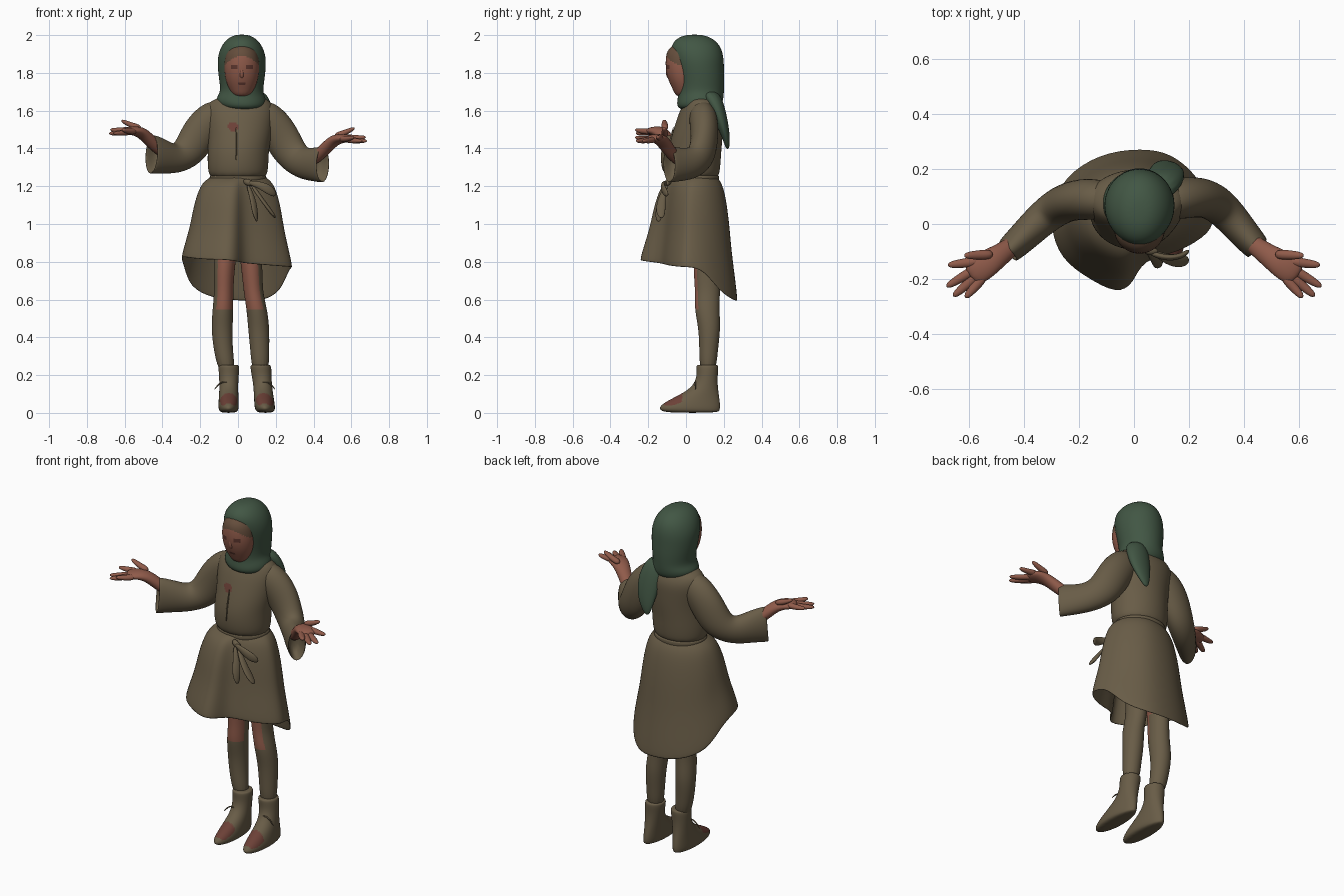
import bpy, bmesh, math
from mathutils import Vector

default_cube = bpy.data.objects.get("Cube")
if default_cube:
    bpy.data.objects.remove(default_cube)

UNIT = 0.01  # all sizes below are in hundredths


def material(name, red, green, blue):
    mat = bpy.data.materials.new(name)
    mat.use_nodes = True
    colour = (red, green, blue, 1)
    mat.diffuse_color = colour
    mat.node_tree.nodes["Principled BSDF"].inputs["Base Color"].default_value = colour
    return mat


cloth = material("brown_cloth", .14, .108, .063)
green = material("green_cloth", .054, .094, .058)
skin = material("skin", .28, .105, .069)
hair = material("brown_hair", .13, .075, .045)
dark = material("eye_shadow", .11, .038, .028)
patch = material("red_patch", .15, .052, .038)


def finish(name, rows, mats, close_ends=True, level=2, thickness=0):
    """Skin a list of point rings, smooth it and bake the smoothing."""
    bm = bmesh.new()
    rings = [[bm.verts.new(Vector(p) * UNIT) for p in row] for row in rows]
    for low, high in zip(rings, rings[1:]):
        for i in range(len(low)):
            j = (i + 1) % len(low)
            bm.faces.new((low[i], low[j], high[j], high[i]))
    if close_ends:
        bm.faces.new(rings[0])
        bm.faces.new(rings[-1])
    bmesh.ops.recalc_face_normals(bm, faces=bm.faces)
    mesh = bpy.data.meshes.new(name)
    bm.to_mesh(mesh)
    bm.free()
    obj = bpy.data.objects.new(name, mesh)
    bpy.context.collection.objects.link(obj)
    for mat in mats:
        mesh.materials.append(mat)
    if thickness:
        shell = obj.modifiers.new("Thickness", "SOLIDIFY")
        shell.thickness = thickness * UNIT
    smooth = obj.modifiers.new("Smooth", "SUBSURF")
    smooth.levels = smooth.render_levels = level
    graph = bpy.context.evaluated_depsgraph_get()
    baked = bpy.data.meshes.new_from_object(obj.evaluated_get(graph))
    obj.modifiers.clear()
    obj.data = baked
    baked.name = name
    for face in baked.polygons:
        face.use_smooth = True
    return obj


def loft(name, rings, *mats, sides=16, level=2):
    """Stack level ellipses given as x, y, z, x radius, y radius."""
    turns = [2 * math.pi * i / sides for i in range(sides)]
    rows = [[(x + 1.03 * rx * math.cos(a), y + 1.03 * ry * math.sin(a), z) for a in turns]
            for x, y, z, rx, ry in rings]
    return finish(name, rows, mats, level=level)


def tube(name, points, *mats, sides=10):
    """Sweep ellipses along a path given as x, y, z, width, height."""
    centres = [Vector(p[:3]) for p in points]
    rows, last = [], None
    for i, point in enumerate(points):
        along = centres[min(i + 1, len(points) - 1)] - centres[max(i - 1, 0)]
        if last and along.dot(last) < 0:
            along = -along
        last = along.normalized()
        across = last.cross(Vector((0, 0, 1))).normalized()
        upward = across.cross(last)
        rows.append([centres[i] + across * point[3] * math.cos(a) + upward * point[4] * math.sin(a)
                     for a in (2 * math.pi * k / sides for k in range(sides))])
    return finish(name, rows, mats)


def paint(obj, slot, rule):
    """Give faces a colour slot where rule(centre, normal) holds."""
    for face in obj.data.polygons:
        if rule(face.center / UNIT, face.normal):
            face.material_index = slot


# Upper dress with a small chest patch
torso = loft("upper_dress", [
    (0, 5, 123, 14, 11.5), (0, 4.5, 128, 16, 13.5), (0, 4.5, 138, 16, 14),
    (1, 5.8, 146, 16.5, 13.5), (1, 7.2, 154, 17.5, 12.5), (1, 8.3, 160, 18, 11.5),
    (1, 8.5, 165, 16.5, 9), (2, 7, 168, 9, 7)], cloth, patch, level=3)
paint(torso, 1, lambda c, n: c.y < 0 and ((c.x + 2.5) / 3) ** 2 + ((c.z - 151.5) / 2.3) ** 2 < 1)
loft("front_seam", [(-1, -9.7, 133, .4, .5), (-1, -8.9, 142, .5, .6), (-1, -6.4, 152, .4, .5)],
     cloth, sides=6)

# Skirt hanging from the waist to an uneven hem, long at the back
hem = [(29, -3, 77), (16, -11, 78), (3, -13, 79), (0, -22, 80), (-6, -26, 81), (-17, -20, 81),
       (-27, -13, 82), (-31, -1, 83), (-29, 8, 78), (-26, 17, 66), (-13, 26, 60), (3, 28, 59),
       (14, 26, 59), (23, 18, 64), (27, 10, 75), (29, 3, 77)]
rows = []
for drop, flare in ((0, 0), (.05, .22), (.14, .4), (.35, .58), (.6, .7), (.85, .9), (1, 1)):
    row = []
    for x, y, z in hem:
        angle = math.atan2(y - 3, x)
        waist = Vector((14.5 * math.cos(angle), 5 + 12 * math.sin(angle), 125))
        edge = Vector((x, y, z))
        spot = waist.lerp(edge, flare)
        spot.z = waist.lerp(edge, drop).z
        row.append(spot)
    rows.append(row)
finish("skirt", rows, [cloth], close_ends=False, thickness=.8)

# Belt with a knot, a bow loop and two hanging ends
loft("belt", [(0, 5, 122.5, 14, 12), (0, 5, 123, 15, 12.5), (0, 5, 125.5, 15, 12.5),
              (0, 5, 126, 14, 12)], cloth)
tube("belt_knot", [(3, -8, 123, 1, 1), (5, -10, 122, 2, 2.2), (9, -10, 121, 1, 1)], cloth)
tube("belt_loop", [(5, -10, 122, 1, 1), (11, -12.5, 121, 1.2, 2), (17, -12, 118, 1.2, 3),
                   (20, -9.5, 115, .8, 1.2)], cloth)
tube("belt_end_inner", [(5, -10, 121, 1, 1), (8, -13, 113, 2, 1), (9, -14.5, 106, 2.6, 1.2),
                        (10, -14.5, 101, 1.3, .7)], cloth)
tube("belt_end_outer", [(7, -10, 121, 1, 1), (12, -13, 114, 2, 1), (17, -13.5, 107, 3, 1.2),
                        (20, -13, 103, 1.3, .7)], cloth)

# Wide sleeves with hollow cuffs
tube("right_sleeve", [(-7, 8, 161, 6, 6.5), (-13, 9, 157, 8, 9.7), (-20, 9, 149, 8, 10.5),
                      (-26, 7.5, 138, 7.5, 10), (-33, 2.5, 134, 6.8, 8.2), (-40, -4.5, 136, 6, 9.7),
                      (-46.5, -10.5, 137, 5.2, 11.4), (-45.5, -9.8, 137, 4.2, 10),
                      (-40, -4.5, 137, 3.5, 7)], cloth)
tube("left_sleeve", [(9, 8, 161, 6, 6.5), (15, 9, 157, 8, 9.7), (22, 10, 148, 8, 10.5),
                     (28, 9, 137, 7.5, 10), (34, 4, 132, 6.8, 9), (40, -3.5, 131.5, 6, 9.4),
                     (45.5, -9.5, 131.5, 5.2, 10.4), (44.5, -8.8, 131.5, 4.2, 9.2),
                     (40, -4.5, 132, 3.5, 7)], cloth)

# Open hands, palms up, thumbs outward
digits = {"thumb": ((-51, -11, 150.5), (-62, -11.5, 155)),
          "index_finger": ((-56, -13.5, 150), (-68, -15, 150)),
          "middle_finger": ((-57, -16, 149), (-68.5, -23, 148)),
          "ring_finger": ((-56, -18, 149), (-66, -26.5, 148)),
          "little_finger": ((-54, -18.5, 149), (-61.5, -27, 150))}
for side, sign, lift in (("right", 1, 0), ("left", -1, -4)):
    def place(x, y, z, *size):
        return (x * sign, y, z + lift, *size)
    tube(side + "_palm", [place(-38, -3, 136, 3, 3), place(-45.5, -9, 143, 3.7, 3.5),
                          place(-51, -12.8, 148.8, 4.8, 3.2), place(-56, -16, 149.5, 5.8, 2.5),
                          place(-60, -19, 149, 4.6, 1.8)], skin)
    for label, (root, tip) in digits.items():
        middle = Vector(root).lerp(Vector(tip), .55) - Vector((0, 0, .5))
        tube(side + "_" + label, [place(*root, 2.1, 2), place(*middle, 1.9, 1.6),
                                  place(*tip, 1.2, 1)], skin, sides=8)

# Face with hair line, eyes and mouth painted by region
face = loft("face", [(2, -1, 167, 4, 4), (2, -1, 171, 6.5, 5.8), (2, -1.5, 176, 8.5, 7.8),
                     (2, -2, 182, 9.3, 8.8), (2, -1.7, 188, 9, 9), (2, -1.5, 192, 7.8, 8.4),
                     (2, -1, 195.5, 4, 5)], skin, hair, dark, level=3)
paint(face, 1, lambda c, n: c.z > 189 - .06 * (c.x - 2) ** 2)
paint(face, 2, lambda c, n: c.y < 0 and abs(c.z - 183.3) < 1 and abs(abs(c.x - 2) - 4) < 1.8)
paint(face, 2, lambda c, n: c.y < 0 and abs(c.z - 174) < .5 and abs(c.x - 2) < 2)
loft("nose", [(2, -8.6, 177, 1, 1), (2, -9.2, 178.5, 1.5, 1.6), (2, -9.8, 183, .7, 1)],
     skin, sides=8)

# Hood wrapped round the neck, with a tail down the back
loft("hood", [(3, 6, 160, 9, 9), (2, 7, 163, 13.2, 12), (1.5, 7.8, 167, 13, 12),
              (2, 8, 170, 11, 12), (2, 8, 176, 11.9, 12.3), (2, 7, 183, 12.7, 13),
              (2, 6.2, 189, 12.7, 13.6), (2, 5, 195, 10.5, 12.9), (2, 4.5, 199, 6.5, 8.5),
              (2, 4.5, 200.3, 2.5, 3)], green)
loft("hood_tail", [(9, 12, 171, 5, 5), (11, 16, 163, 7.5, 4.5), (12, 19.5, 152, 6.5, 3.2),
                   (11, 21.6, 144, 3.8, 1.8), (10, 22, 139.5, 1, .8)], green, sides=12)

# Legs with bare knees, and ankle boots with patched toes
leg_shape = ((11, 90, 6, 7), (11, 75, 5.5, 7), (11.5, 64, 5, 6.5), (11, 55, 5.4, 6.5),
             (12.5, 45, 5.6, 5.8), (12, 34, 5, 4.9), (11.5, 20, 4.4, 4.2))
boot_shape = ((3.5, 0, 3.8, 13.3), (1.8, 1.5, 5.2, 16), (2.2, 4, 5.4, 15.8), (5, 7.5, 5.2, 12.6),
              (8.3, 11, 5, 8.8), (10.5, 15, 4.9, 6.2), (11.3, 20, 5.2, 5.4), (11.3, 25, 5.6, 6),
              (11.3, 25.5, 4.6, 4.9))
limbs = (("right", (-6, -7.5, -7.5, -8, -8.5, -8, -5.5), -5, -4.8, -1),
         ("left", (6, 7.5, 8, 10, 11, 11.5, 12), 14.5, 12, 1))
for side, leg_x, toe_x, ankle_x, outward in limbs:
    leg = loft(side + "_leg", [(x, *ring) for x, ring in zip(leg_x, leg_shape)],
               cloth, skin, level=3)
    paint(leg, 1, lambda c, n: c.z > 55 and n.y < -.2 and n.x * outward < .72)
    paint(leg, 1, lambda c, n: c.z > 69 and n.x * outward < -.3)
    boot = loft(side + "_boot", [(toe_x + (ankle_x - toe_x) * z / 25, y, z, rx, ry)
                                 for y, z, rx, ry in boot_shape], cloth, patch, level=3)
    paint(boot, 1, lambda c, n: -11.5 < c.y < -2 and c.z > 3.8 and n.z > .3)
    tube(side + "_lace", [(ankle_x, 4.5, 16, .4, .4), (ankle_x + 4 * outward, 5, 17, .5, .5),
                          (ankle_x + 8 * outward, 5, 12, .4, .4)], cloth, sides=6)
